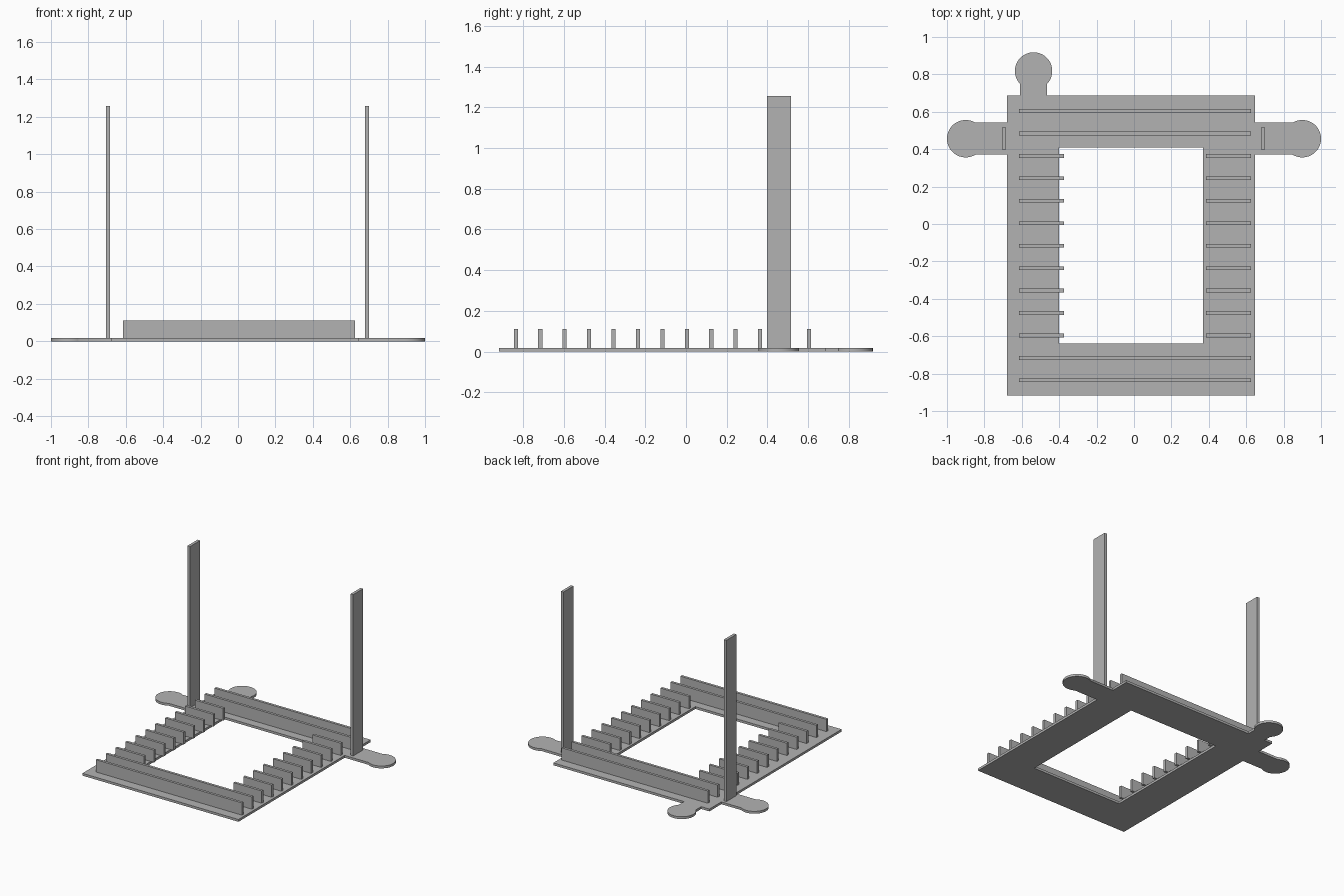
import bpy
import bmesh
from math import asin, cos, sin, pi

if "Cube" in bpy.data.objects:
    bpy.data.objects.remove(bpy.data.objects["Cube"])

grey = bpy.data.materials.new("plain grey")
grey.use_nodes = True
colour = (0.45, 0.45, 0.45, 1)
grey.diffuse_color = colour
grey.node_tree.nodes["Principled BSDF"].inputs["Base Color"].default_value = colour

THICK = 0.018                                            # base plate thickness
LEFT, RIGHT, FRONT, BACK = -0.679, 0.647, -0.918, 0.686  # plate edges
RIM = 0.278                                              # frame width
RADIUS = 0.1                                             # tab end radius


def add_object(name, bm):
    bmesh.ops.recalc_face_normals(bm, faces=bm.faces)
    mesh = bpy.data.meshes.new(name)
    bm.to_mesh(mesh)
    bm.free()
    mesh.materials.append(grey)
    obj = bpy.data.objects.new(name, mesh)
    bpy.context.collection.objects.link(obj)
    return obj


def box(name, x0, x1, y0, y1, z0, z1):
    bm = bmesh.new()
    bmesh.ops.create_cube(bm, size=1)
    for v in bm.verts:
        v.co = (x1 if v.co.x > 0 else x0,
                y1 if v.co.y > 0 else y0,
                z1 if v.co.z > 0 else z0)
    return add_object(name, bm)


def round_end(cx, cy, heading, half_width, steps=40):
    """Arc of a keyhole-shaped tab, anticlockwise, starting at its neck."""
    sweep = pi - asin(half_width / RADIUS)
    angles = [heading - sweep + 2 * sweep * i / steps for i in range(steps + 1)]
    return [(cx + RADIUS * cos(a), cy + RADIUS * sin(a)) for a in angles]


# Base frame with three rounded tabs and a rectangular opening
side_y, side_half = 0.456, 0.0855
back_x, back_half = -0.537, 0.0725
low, high = side_y - side_half, side_y + side_half
outline = [(LEFT, FRONT), (RIGHT, FRONT), (RIGHT, low)]
outline += round_end(0.9, side_y, 0, side_half)
outline += [(RIGHT, high), (RIGHT, BACK), (back_x + back_half, BACK)]
outline += round_end(back_x, BACK + 0.132, pi / 2, back_half)
outline += [(back_x - back_half, BACK), (LEFT, BACK), (LEFT, high)]
outline += round_end(-0.9, side_y, pi, side_half)
outline += [(LEFT, low)]
opening = [(x, y) for x, y in ((LEFT + RIM, FRONT + RIM), (LEFT + RIM, BACK - RIM),
                               (RIGHT - RIM, BACK - RIM), (RIGHT - RIM, FRONT + RIM))]

bm = bmesh.new()
edges = []
for loop in (outline, opening):
    verts = [bm.verts.new((x, y, 0)) for x, y in loop]
    edges += [bm.edges.new((verts[i - 1], verts[i])) for i in range(len(verts))]
bmesh.ops.triangle_fill(bm, edges=edges, use_beauty=True)
extruded = bmesh.ops.extrude_face_region(bm, geom=bm.faces[:], use_keep_orig=True)
top = [g for g in extruded["geom"] if isinstance(g, bmesh.types.BMVert)]
bmesh.ops.translate(bm, verts=top, vec=(0, 0, THICK))
base = add_object("base_frame", bm)
bpy.context.view_layer.objects.active = base
base.select_set(True)
bpy.ops.object.shade_smooth_by_angle(angle=pi / 6)

# Upright ribs: full width at front and back, split around the opening
RIB_LEFT, RIB_RIGHT, RIB_TOP = -0.615, 0.626, 0.112
for i in range(13):
    y = -0.836 + 0.12 * i
    y0, y1 = y - 0.01, y + 0.01
    if i in (0, 1, 11, 12):
        box(f"long_rib_{i + 1}", RIB_LEFT, RIB_RIGHT, y0, y1, THICK, RIB_TOP)
    else:
        box(f"right_rib_{i + 1}", RIB_LEFT, RIB_LEFT + 0.241, y0, y1, THICK, RIB_TOP)
        box(f"left_rib_{i + 1}", RIB_RIGHT - 0.241, RIB_RIGHT, y0, y1, THICK, RIB_TOP)

# Tall flat posts on the side tabs
for name, x in (("right_post", -0.695), ("left_post", 0.69)):
    box(name, x - 0.011, x + 0.011, 0.397, 0.517, THICK, 1.257)
